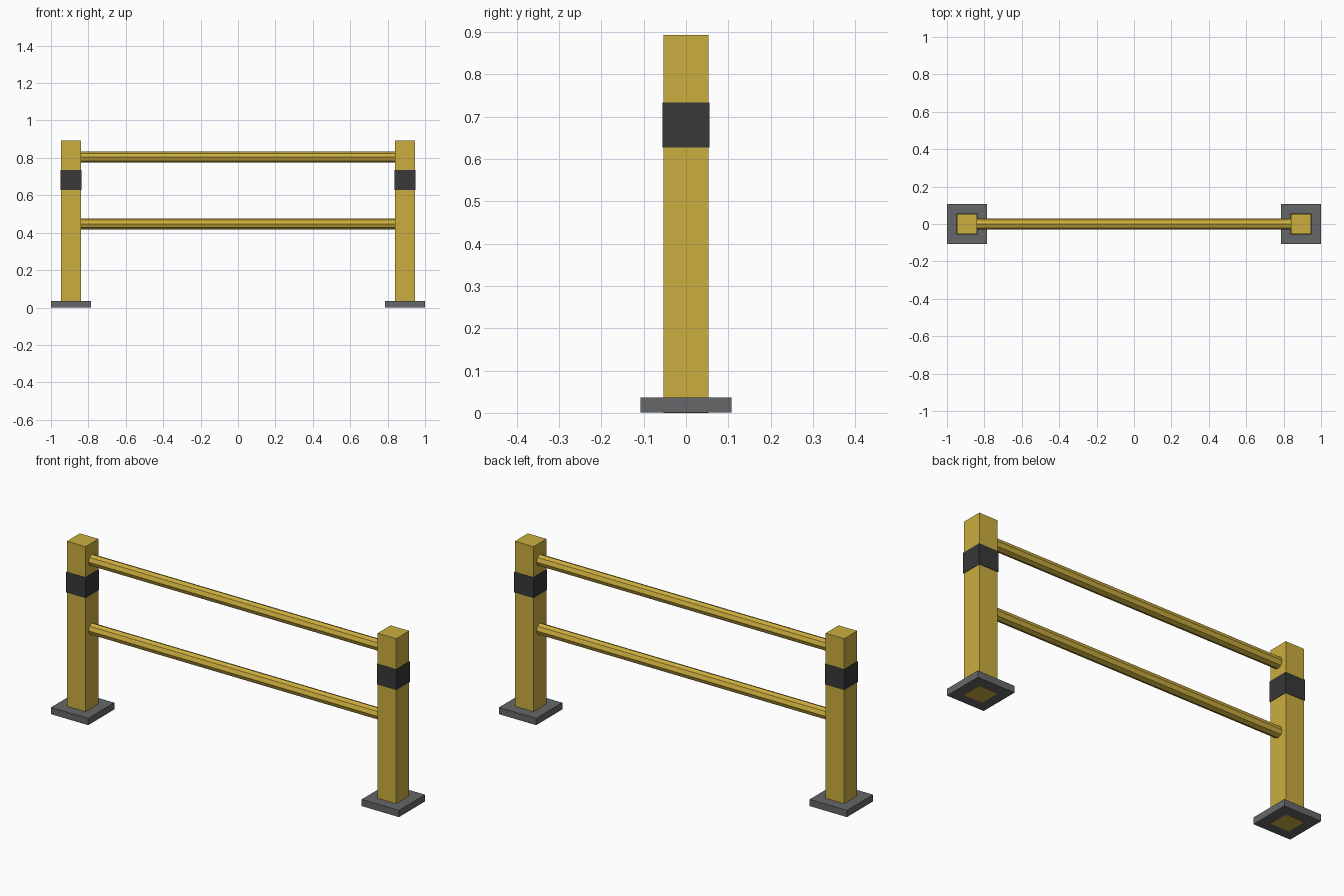
import bpy
import math

cube = bpy.data.objects.get("Cube")
if cube:
    bpy.data.objects.remove(cube, do_unlink=True)


def material(name, colour):
    mat = bpy.data.materials.new(name)
    mat.use_nodes = True
    mat.diffuse_color = (*colour, 1)
    shader = next(n for n in mat.node_tree.nodes if n.type == 'BSDF_PRINCIPLED')
    shader.inputs["Base Color"].default_value = (*colour, 1)
    return mat


yellow = material("safety_yellow", (0.60, 0.42, 0.05))
grey = material("steel_grey", (0.13, 0.135, 0.14))
black = material("band_black", (0.04, 0.04, 0.04))


def block(name, x, width, bottom, top, mat):
    bpy.ops.mesh.primitive_cube_add(size=1, location=(x, 0, (bottom + top) / 2))
    obj = bpy.context.object
    obj.name = name
    obj.scale = (width, width, top - bottom)
    bpy.ops.object.transform_apply(location=False, rotation=False, scale=True)
    obj.data.materials.append(mat)


def rail(name, z, radius, length):
    bpy.ops.mesh.primitive_cylinder_add(vertices=8, radius=radius, depth=length,
                                        location=(0, 0, z),
                                        rotation=(0, math.pi / 2, 0))
    obj = bpy.context.object
    obj.name = name
    obj.data.materials.append(yellow)


# Posts with foot plates and dark bands; each post runs through its plate
post_x = 0.893
for side, sign in (("left", 1), ("right", -1)):
    x = sign * post_x
    block(side + "_post", x, 0.107, 0, 0.893, yellow)
    block(side + "_foot_plate", x, 0.214, 0.001, 0.036, grey)
    block(side + "_band", x, 0.111, 0.627, 0.734, black)

# Horizontal rails between the posts
for name, z in (("upper_rail", 0.804), ("lower_rail", 0.447)):
    rail(name, z, 0.029, 2 * post_x - 0.1)
